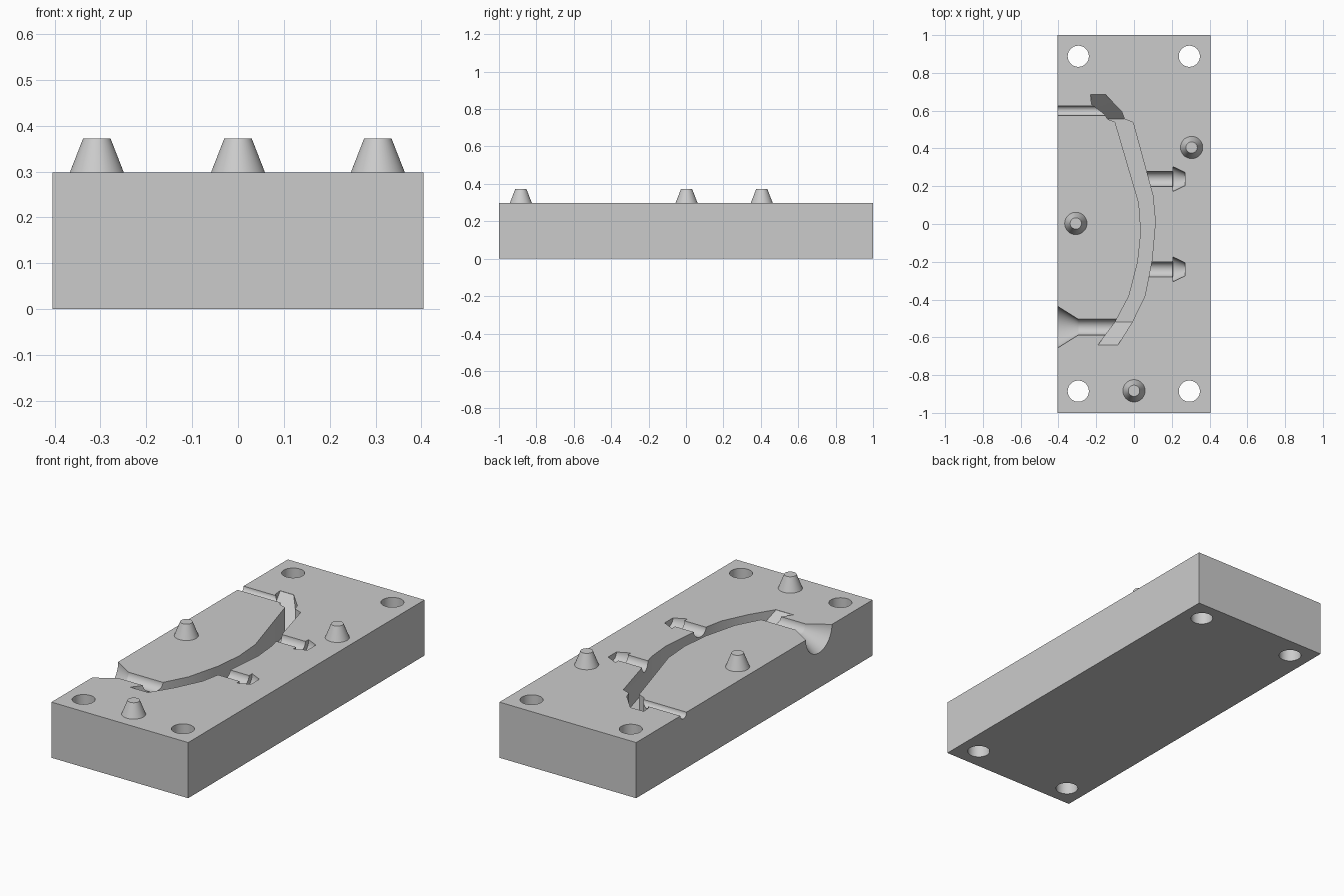
import bpy, bmesh, math
from mathutils import Matrix

cube = bpy.data.objects.get("Cube")
if cube:
    bpy.data.objects.remove(cube, do_unlink=True)

TOP = 0.298      # parting face height
DEPTH = 0.14     # cavity depth
HALF_X = 0.405

grey = bpy.data.materials.new("light grey")
grey.use_nodes = True
grey.diffuse_color = (0.6, 0.6, 0.6, 1)
grey.node_tree.nodes["Principled BSDF"].inputs["Base Color"].default_value = (0.6, 0.6, 0.6, 1)


def finish(name, bm):
    bmesh.ops.recalc_face_normals(bm, faces=bm.faces)
    mesh = bpy.data.meshes.new(name)
    bm.to_mesh(mesh)
    bm.free()
    mesh.materials.append(grey)
    obj = bpy.data.objects.new(name, mesh)
    bpy.context.collection.objects.link(obj)
    return obj


def loft(name, rings):
    """Closed solid through rings with equal point counts."""
    bm = bmesh.new()
    loops = [[bm.verts.new(p) for p in ring] for ring in rings]
    n = len(loops[0])
    for a, b in zip(loops, loops[1:]):
        for i in range(n):
            j = (i + 1) % n
            bm.faces.new((a[i], a[j], b[j], b[i]))
    bm.faces.new(loops[0])
    bm.faces.new(loops[-1])
    return finish(name, bm)


def turned(name, profile, centre, along_x=False, sides=48):
    """Round solid from (position, radius) pairs on the z or x axis."""
    cx, cy, cz = centre
    angles = [2 * math.pi * (i + 0.5) / sides for i in range(sides)]
    rings = []
    for t, r in profile:
        ring = []
        for a in angles:
            u, v = r * math.cos(a), r * math.sin(a)
            ring.append((cx + t, cy + u, cz + v) if along_x else (cx + u, cy + v, cz + t))
        rings.append(ring)
    return loft(name, rings)


def smooth(obj):
    bpy.ops.object.select_all(action='DESELECT')
    obj.select_set(True)
    bpy.context.view_layer.objects.active = obj
    bpy.ops.object.shade_smooth_by_angle(angle=math.radians(25))


# Mould block
bm = bmesh.new()
bmesh.ops.create_cube(bm, size=1, matrix=Matrix.Translation((0, 0, TOP / 2))
                      @ Matrix.Diagonal((2 * HALF_X, 2, TOP, 1)))
block = finish("mould_block", bm)

cutters = []

# Bolt holes
for x in (-0.295, 0.293):
    for y in (-0.885, 0.888):
        cutters.append(turned("bolt_hole_cutter", [(-0.1, 0.056), (0.4, 0.056)], (x, y, 0)))

# Curved cavity: left and right wall points, front to back
stations = [
    ((-0.19, -0.64), (-0.085, -0.64)),
    ((-0.10, -0.52), (-0.01, -0.52)),
    ((-0.026, -0.38), (0.058, -0.38)),
    ((0.02, -0.20), (0.095, -0.19)),
    ((0.037, -0.045), (0.113, 0.01)),
    ((0.026, 0.11), (0.10, 0.15)),
    ((-0.10, 0.54), (-0.005, 0.537)),
    ((-0.14, 0.555), (-0.05, 0.555)),
    ((-0.155, 0.58), (-0.065, 0.595)),
    ((-0.225, 0.635), (-0.09, 0.62)),
    ((-0.23, 0.685), (-0.15, 0.685)),
]


def floor(y):
    """Flat floor with a ramp up to the parting face at each end."""
    rise = min(1, (y + 0.64) / 0.12, (0.685 - y) / 0.13)
    return TOP - DEPTH * max(rise, 0.01)


rings = []
for (lx, ly), (rx, ry) in stations:
    rings.append([(lx, ly, TOP + 0.05), (rx, ry, TOP + 0.05),
                  (rx, ry, floor(ry)), (lx, ly, floor(ly))])
cutters.append(loft("cavity_cutter", rings))

# Barbed peg cavities
for y, start in ((0.238, 0.03), (-0.24, 0.05)):
    cutters.append(turned("peg_cutter", [(start, 0.04), (0.205, 0.04), (0.206, 0.066), (0.27, 0.035)],
                          (0, y, TOP), True))

# Pouring funnel and air vent, open on the right edge
cutters.append(turned("funnel_cutter", [(-0.455, 0.142), (-0.295, 0.042), (-0.06, 0.042)],
                      (0, -0.546, TOP), True))
cutters.append(turned("vent_cutter", [(-0.45, 0.026), (-0.13, 0.026)], (0, 0.6, TOP), True))

bpy.context.view_layer.objects.active = block
for cutter in cutters:
    mod = block.modifiers.new("cut", 'BOOLEAN')
    mod.operation = 'DIFFERENCE'
    mod.solver = 'EXACT'
    mod.object = cutter
    bpy.ops.object.modifier_apply(modifier=mod.name)
    bpy.data.objects.remove(cutter, do_unlink=True)
smooth(block)

# Tapered locating pins
for place, x, y in (("front", 0, -0.883), ("right", -0.308, 0.003), ("left", 0.305, 0.405)):
    smooth(turned(place + "_locating_pin", [(0, 0.059), (0.074, 0.03)], (x, y, TOP)))
